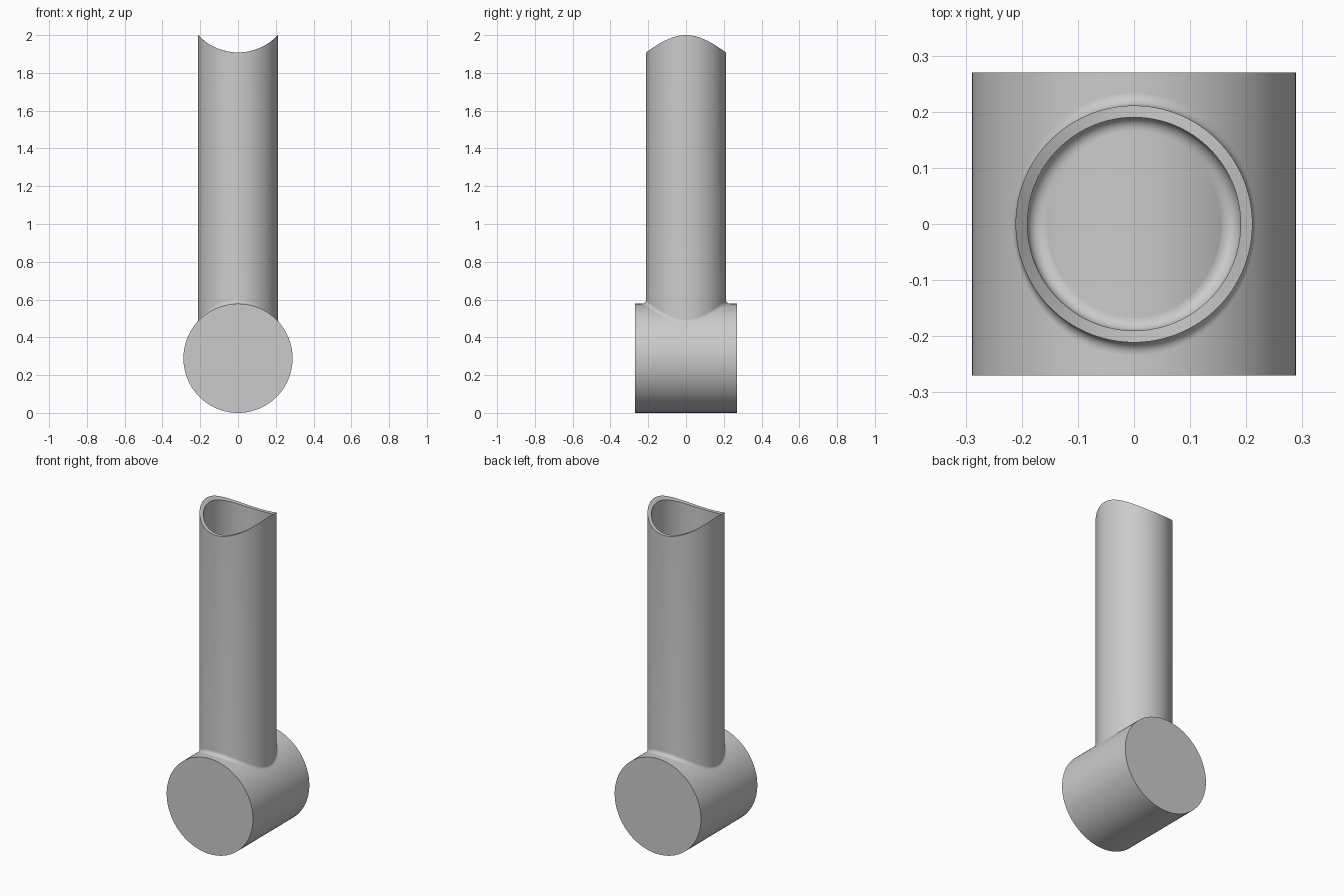
import bpy, bmesh, math
from mathutils import Vector

cube = bpy.data.objects.get("Cube")
if cube:
    bpy.data.objects.remove(cube, do_unlink=True)

HUB_R, HUB_LEN = 0.289, 0.54     # solid cross cylinder
OUT_R, IN_R = 0.211, 0.19        # tube wall
FILLET = 0.022                   # weld radius at the joint
SEGS, STEPS = 128, 8
TOP_AXIS = 2 + math.sqrt(HUB_R ** 2 - OUT_R ** 2)

grey = bpy.data.materials.new("plain grey")
grey.use_nodes = True
colour = (0.6, 0.6, 0.6, 1)
grey.diffuse_color = colour
grey.node_tree.nodes["Principled BSDF"].inputs["Base Color"].default_value = colour


def finish(bm, name):
    bmesh.ops.recalc_face_normals(bm, faces=bm.faces)
    mesh = bpy.data.meshes.new(name)
    bm.to_mesh(mesh)
    bm.free()
    mesh.materials.append(grey)
    obj = bpy.data.objects.new(name, mesh)
    bpy.context.collection.objects.link(obj)
    bpy.ops.object.select_all(action="DESELECT")
    obj.select_set(True)
    bpy.context.view_layer.objects.active = obj
    bpy.ops.object.shade_smooth_by_angle(angle=math.radians(30))
    return obj


def fillet_arc(angle, radius, side):
    """Rolling-ball arc from the hub surface up to the tube wall."""
    radial = Vector((math.cos(angle), math.sin(angle), 0))
    centre = radial * (radius + side * FILLET)
    centre.z = math.sqrt((HUB_R + FILLET) ** 2 - centre.x ** 2)
    to_hub = -Vector((centre.x, 0, centre.z)).normalized()
    to_wall = -side * radial
    sweep = to_hub.angle(to_wall)
    points = []
    for i in range(STEPS + 1):
        t = i / STEPS
        ray = (to_hub * math.sin((1 - t) * sweep)
               + to_wall * math.sin(t * sweep)) / math.sin(sweep)
        points.append(centre + ray * FILLET + Vector((0, 0, HUB_R)))
    return points


def rim_point(angle, radius):
    """Point on the saddle-cut top edge."""
    x, y = radius * math.cos(angle), radius * math.sin(angle)
    return Vector((x, y, TOP_AXIS - math.sqrt(HUB_R ** 2 - x * x)))


# Hub: solid cylinder lying along y
bm = bmesh.new()
bmesh.ops.create_cone(bm, cap_ends=True, segments=SEGS, radius1=HUB_R,
                      radius2=HUB_R, depth=HUB_LEN)
for v in bm.verts:
    v.co = Vector((v.co.x, v.co.z, v.co.y + HUB_R))
finish(bm, "hub_cylinder")

# Tube: wall section swept round z, filleted onto the hub inside and outside
bm = bmesh.new()
sections = []
for s in range(SEGS):
    a = 2 * math.pi * s / SEGS
    section = fillet_arc(a, OUT_R, 1) + [rim_point(a, OUT_R), rim_point(a, IN_R)]
    section += reversed(fillet_arc(a, IN_R, -1))
    sections.append([bm.verts.new(p) for p in section])
for s in range(SEGS):
    one, two = sections[s - 1], sections[s]
    for i in range(len(one)):
        bm.faces.new((one[i - 1], one[i], two[i], two[i - 1]))
finish(bm, "upright_tube")
